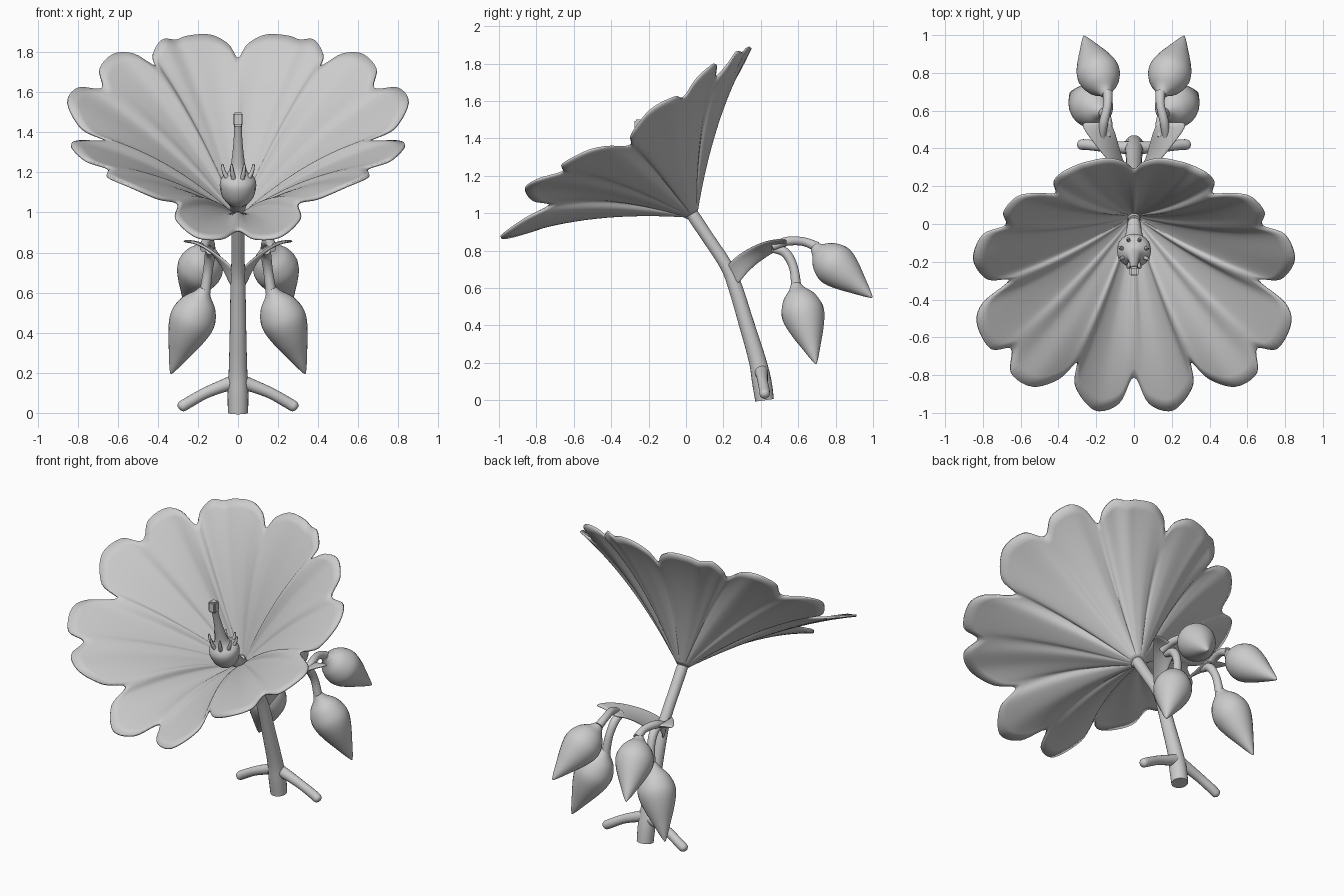
import bpy, bmesh, math
from mathutils import Vector

cube = bpy.data.objects.get("Cube")
if cube:
    bpy.data.objects.remove(cube, do_unlink=True)

mat = bpy.data.materials.new("pale grey")
mat.use_nodes = True
GREY = (0.6, 0.6, 0.6, 1)
mat.diffuse_color = GREY
mat.node_tree.nodes["Principled BSDF"].inputs["Base Color"].default_value = GREY


def finish(name, bm, thickness=0, subdivide=0):
    """Turn a bmesh into a smooth object, with optional thickness."""
    bmesh.ops.recalc_face_normals(bm, faces=bm.faces)
    mesh = bpy.data.meshes.new(name)
    bm.to_mesh(mesh)
    bm.free()
    mesh.materials.append(mat)
    ob = bpy.data.objects.new(name, mesh)
    bpy.context.collection.objects.link(ob)
    if thickness:
        mod = ob.modifiers.new("thickness", "SOLIDIFY")
        mod.thickness, mod.offset = thickness, 0
    if subdivide:
        mod = ob.modifiers.new("smooth", "SUBSURF")
        mod.levels = mod.render_levels = subdivide
    bpy.ops.object.select_all(action="DESELECT")
    bpy.context.view_layer.objects.active = ob
    ob.select_set(True)
    bpy.ops.object.shade_smooth_by_angle(angle=math.radians(50))
    return ob


def spline(points, steps, closed=False):
    """Catmull-Rom curve through points of any dimension."""
    pts = [Vector(p) for p in points]
    n = len(pts)
    at = (lambda i: pts[i % n]) if closed else (lambda i: pts[max(0, min(n - 1, i))])
    out = []
    for i in range(n if closed else n - 1):
        a, b, c, d = (at(i + k) for k in (-1, 0, 1, 2))
        for s in range(steps):
            t = s / steps
            out.append(b + (c - a) * (t / 2) + (a * 2 - b * 5 + c * 4 - d) * (t * t / 2)
                       + (b * 3 - a - c * 3 + d) * (t ** 3 / 2))
    if not closed:
        out.append(pts[-1])
    return out


def bridge(bm, rows, closed=True):
    for lo, hi in zip(rows, rows[1:]):
        n = len(lo)
        for i in range(n if closed else n - 1):
            j = (i + 1) % n
            bm.faces.new((lo[i], lo[j], hi[j], hi[i]))


def tube(name, points, sides=16, steps=5):
    """Sweep a circle along (x, y, z, radius) points."""
    path = spline(points, steps)
    bm = bmesh.new()
    rows = []
    for i, p in enumerate(path):
        tangent = (path[min(i + 1, len(path) - 1)] - path[max(i - 1, 0)]).to_3d().normalized()
        ref = Vector((1, 0, 0)) if abs(tangent.x) < 0.8 else Vector((0, 1, 0))
        u = tangent.cross(ref).normalized()
        v = tangent.cross(u)
        r = max(p[3], 0.001)
        rows.append([bm.verts.new(p.to_3d() + r * (u * math.cos(a) + v * math.sin(a)))
                     for a in (math.tau * k / sides for k in range(sides))])
    bridge(bm, rows)
    bm.faces.new(rows[0])
    bm.faces.new(rows[-1])
    return finish(name, bm)


def bud(name, base, tip):
    """Teardrop bud between two points."""
    profile = [(0, .026), (.07, .045), (.17, .086), (.3, .111), (.42, .112),
               (.58, .09), (.76, .055), (.92, .023), (1, .004)]
    base, tip = Vector(base), Vector(tip)
    return tube(name, [(*base.lerp(tip, t), r) for t, r in profile], 24, 4)


# Flower: scalloped rim, swept down to a narrow throat
half_rim = [
    (0, .29, 1.77), (.05, .325, 1.84), (.14, .345, 1.885), (.25, .325, 1.88),
    (.31, .305, 1.86), (.38, .27, 1.86), (.425, .22, 1.79),
    (.415, .16, 1.73), (.52, .16, 1.79), (.62, .14, 1.79), (.69, .06, 1.72),
    (.68, -.01, 1.62), (.8, -.06, 1.62), (.85, -.19, 1.55), (.78, -.29, 1.42),
    (.66, -.3, 1.36), (.8, -.42, 1.355), (.83, -.53, 1.33), (.76, -.66, 1.26),
    (.65, -.66, 1.22), (.65, -.79, 1.18), (.54, -.86, 1.13), (.4, -.82, 1.07),
    (.3, -.73, 1.045), (.31, -.86, .97), (.21, -.985, .88), (.08, -.95, .87),
    (0, -.81, .91)]
rim = spline(half_rim + [(-x, y, z) for x, y, z in half_rim[-2:0:-1]], 5, True)
throat = Vector((0, .03, 1.0))
axis = Vector((0, -.5, .86)).normalized()
bm = bmesh.new()
rows = []
ROWS = 18
for k in range(ROWS + 1):
    t = (k / ROWS) ** 1.3
    row = []
    for p in rim:
        out = p - throat
        out = (out - axis * out.dot(axis)).normalized()
        start = throat + out * .033
        control = start.lerp(p, .5) + axis * .11
        row.append(bm.verts.new(start * (1 - t) ** 2 + control * (2 * t * (1 - t)) + p * t * t))
    rows.append(row)
bridge(bm, rows)
finish("flower_petals", bm, thickness=.012)

# Pistil: swollen base, slender column and blocky tip
tube("pistil", [(0, .03, .99, .03), (0, -.07, 1.06, .05), (0, -.12, 1.1, .085),
                (0, -.15, 1.16, .088), (0, -.165, 1.2, .05), (0, -.18, 1.25, .034),
                (0, -.215, 1.36, .022), (0, -.24, 1.44, .02)])
bm = bmesh.new()
bmesh.ops.create_cube(bm, size=1)
for v in bm.verts:
    v.co = Vector((v.co.x * .05, v.co.y * .05 - .25, v.co.z * .07 + 1.465))
bmesh.ops.bevel(bm, geom=bm.edges[:], offset=.008, segments=2, affect="EDGES")
finish("pistil_tip", bm)

# Stamens: short hooked spikes around the pistil base
for k in range(8):
    a = math.tau * (k + .5) / 8
    c, s = math.cos(a), math.sin(a)
    tube(f"stamen_{k + 1}", [(c * r, -.155 + s * r, z, w) for r, z, w in
                             ((.05, 1.16, .014), (.075, 1.2, .01), (.085, 1.24, .006))], 8, 3)

# Stem
tube("stem", [(0, .42, 0, .05), (0, .405, .1, .052), (0, .38, .22, .046), (0, .32, .42, .041),
              (0, .265, .6, .038), (0, .215, .72, .034), (0, .11, .88, .033),
              (0, .05, .97, .034), (0, .02, 1.02, .03)], 20)

# Paired parts: roots, bracts, bud stalks and buds
for side, m in (("left", 1), ("right", -1)):
    tube(f"{side}_root", [(0, .4, .16, .04), (m * .06, .405, .14, .033), (m * .16, .41, .1, .028),
                          (m * .25, .42, .05, .028), (m * .283, .42, .03, .026),
                          (m * .295, .42, .022, .01)])

    edges = [((.015, .21, .72), (.02, .27, .6)), ((.1, .29, .79), (.055, .32, .68)),
             ((.2, .41, .85), (.08, .41, .755)), ((.27, .5, .86), (.1, .5, .81)),
             ((.28, .54, .855), (.13, .54, .82))]
    bm = bmesh.new()
    strips = []
    for upper, lower in edges:
        upper, lower = Vector(upper), Vector(lower)
        strips.append([])
        for t in (0, .33, .67, 1):
            p = upper.lerp(lower, t)
            p.z += .05 * t * (1 - t)
            p.x *= m
            strips[-1].append(bm.verts.new(p))
    bridge(bm, strips, closed=False)
    finish(f"{side}_bract", bm, thickness=.016, subdivide=2)

    tube(f"{side}_upper_stalk", [(m * .17, .46, .82, .02), (m * .16, .54, .85, .024),
                                 (m * .14, .63, .848, .023), (m * .14, .7, .82, .027)])
    bud(f"{side}_upper_bud", (m * .145, .685, .82), (m * .265, .995, .55))
    tube(f"{side}_lower_stalk", [(m * .14, .46, .81, .02), (m * .14, .53, .79, .026),
                                 (m * .15, .575, .71, .024), (m * .165, .59, .6, .027)])
    bud(f"{side}_lower_bud", (m * .165, .585, .62), (m * .335, .695, .195))
